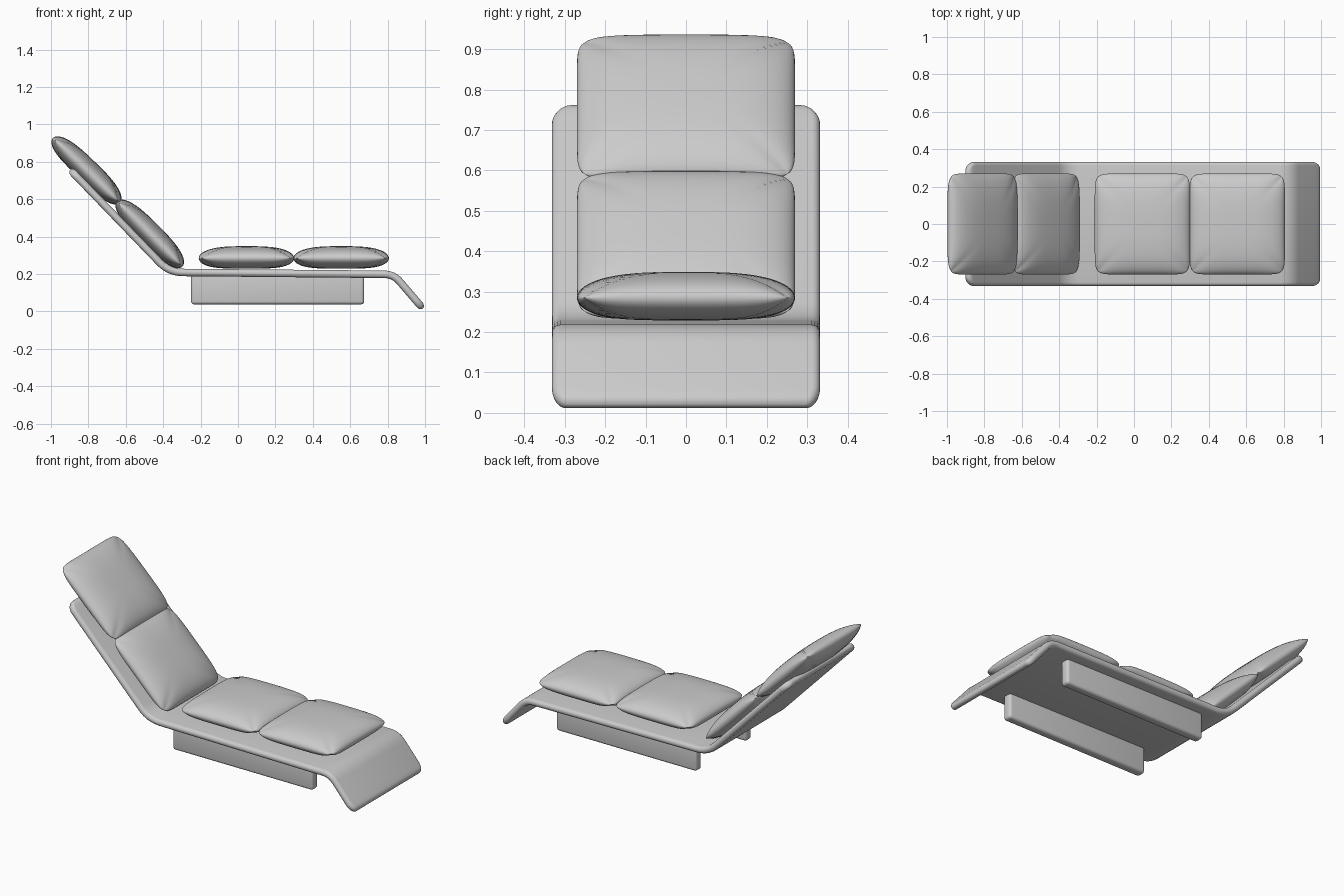
import bpy, bmesh, math
from mathutils import Vector

if "Cube" in bpy.data.objects:
    bpy.data.objects.remove(bpy.data.objects["Cube"])


def finish(name, bm, angle=None):
    bmesh.ops.recalc_face_normals(bm, faces=bm.faces)
    me = bpy.data.meshes.new(name)
    bm.to_mesh(me)
    bm.free()
    ob = bpy.data.objects.new(name, me)
    bpy.context.collection.objects.link(ob)
    bpy.context.view_layer.objects.active = ob
    ob.select_set(True)
    bpy.ops.object.shade_smooth_by_angle(angle=math.radians(angle or 60))
    ob.select_set(False)
    return ob


# Bent board: rounded cross-section swept along a side profile with soft bends
def board():
    corners = [Vector(p) for p in ((-0.897, 0.757), (-0.368, 0.209), (0.832, 0.198), (0.988, 0.016))]
    path = []

    def rounded_end(p, inward):
        # (point, corner progress 0..1) stations that round off an end
        return [(p + inward * (0.06 * (1 - math.sin(a))), a)
                for a in [math.pi / 2 * i / 8 for i in range(9)]]

    d0 = (corners[1] - corners[0]).normalized()
    d3 = (corners[2] - corners[3]).normalized()
    path += [(p, a) for p, a in reversed(rounded_end(corners[0], d0))]
    for i, r in ((1, 0.075), (2, 0.05)):
        c = corners[i]
        a = c + (corners[i - 1] - c).normalized() * r
        b = c + (corners[i + 1] - c).normalized() * r
        for k in range(11):
            t = k / 10
            path.append((a * (1 - t) ** 2 + c * 2 * t * (1 - t) + b * t * t, 0))
    path += rounded_end(corners[3], d3)

    bm = bmesh.new()
    rings = []
    n = len(path)
    for i, (p, a) in enumerate(path):
        tan = (path[min(i + 1, n - 1)][0] - path[max(i - 1, 0)][0]).normalized()
        nor = Vector((-tan.y, tan.x))
        back = i < n / 2
        w = 0.332 - (0.06 if back else 0.035) * (1 - math.cos(a))
        dist = 0.06 * (1 - math.sin(a)) if a > 0 else 0.06
        e = min(dist / 0.025, 1)
        h = 0.02 * max(0.2, math.sqrt(1 - (1 - e) ** 2))
        ring = []
        for side in (1, -1):
            for k in range(9):
                ang = math.pi / 2 - math.pi * k / 8
                y = side * (w - h + h * math.cos(ang))
                q = p + nor * (side * h * math.sin(ang))
                ring.append(bm.verts.new((q.x, y, q.y)))
        rings.append(ring)
    for r, s in zip(rings, rings[1:]):
        for k in range(len(r)):
            m = (k + 1) % len(r)
            bm.faces.new((r[k], r[m], s[m], s[k]))
    bm.faces.new(rings[0])
    bm.faces.new(rings[-1])
    finish("bent_board", bm)


# Pillow: two domed grids with a rounded-square outline, joined at the seam
def cushion(name, x, z, tilt=0.0, length=0.51):
    bm = bmesh.new()
    for side, height, power in ((1, 0.064, 3), (-1, 0.056, 4)):
        made = bmesh.ops.create_grid(bm, x_segments=32, y_segments=32, size=1)
        for vert in made["verts"]:
            u = math.sin(vert.co.x * math.pi / 2)
            v = math.sin(vert.co.y * math.pi / 2)
            f = math.sqrt(max(0, 1 - abs(u) ** power) * max(0, 1 - abs(v) ** power))
            norm = (abs(u) ** 10 + abs(v) ** 10) ** 0.1
            s = max(abs(u), abs(v)) / norm if norm > 1e-6 else 1
            vert.co = (u * s * length / 2, v * s * 0.27, side * height * f)
    bmesh.ops.remove_doubles(bm, verts=bm.verts, dist=1e-5)
    ob = finish(name, bm, 80)
    ob.location = (x, 0, z)
    ob.rotation_euler = (0, tilt, 0)


# Runner: bevelled slab under the board
def runner(name, y):
    bm = bmesh.new()
    bmesh.ops.create_cube(bm, size=1)
    for v in bm.verts:
        v.co = (0.212 + v.co.x * 0.925, y + v.co.y * 0.055, 0.118 + v.co.z * 0.16)
    bmesh.ops.bevel(bm, geom=bm.edges[:], offset=0.016, segments=4, profile=0.5, affect='EDGES')
    finish(name, bm)


board()
cushion("seat_cushion", 0.045, 0.285)
cushion("leg_cushion", 0.552, 0.285)
tilt = math.radians(45)
cushion("lower_back_cushion", -0.472, 0.415, tilt, 0.495)
cushion("head_cushion", -0.810, 0.754, math.radians(44), 0.50)
for side, y in (("front", -0.235), ("back", 0.235)):
    runner(side + "_runner", y)
